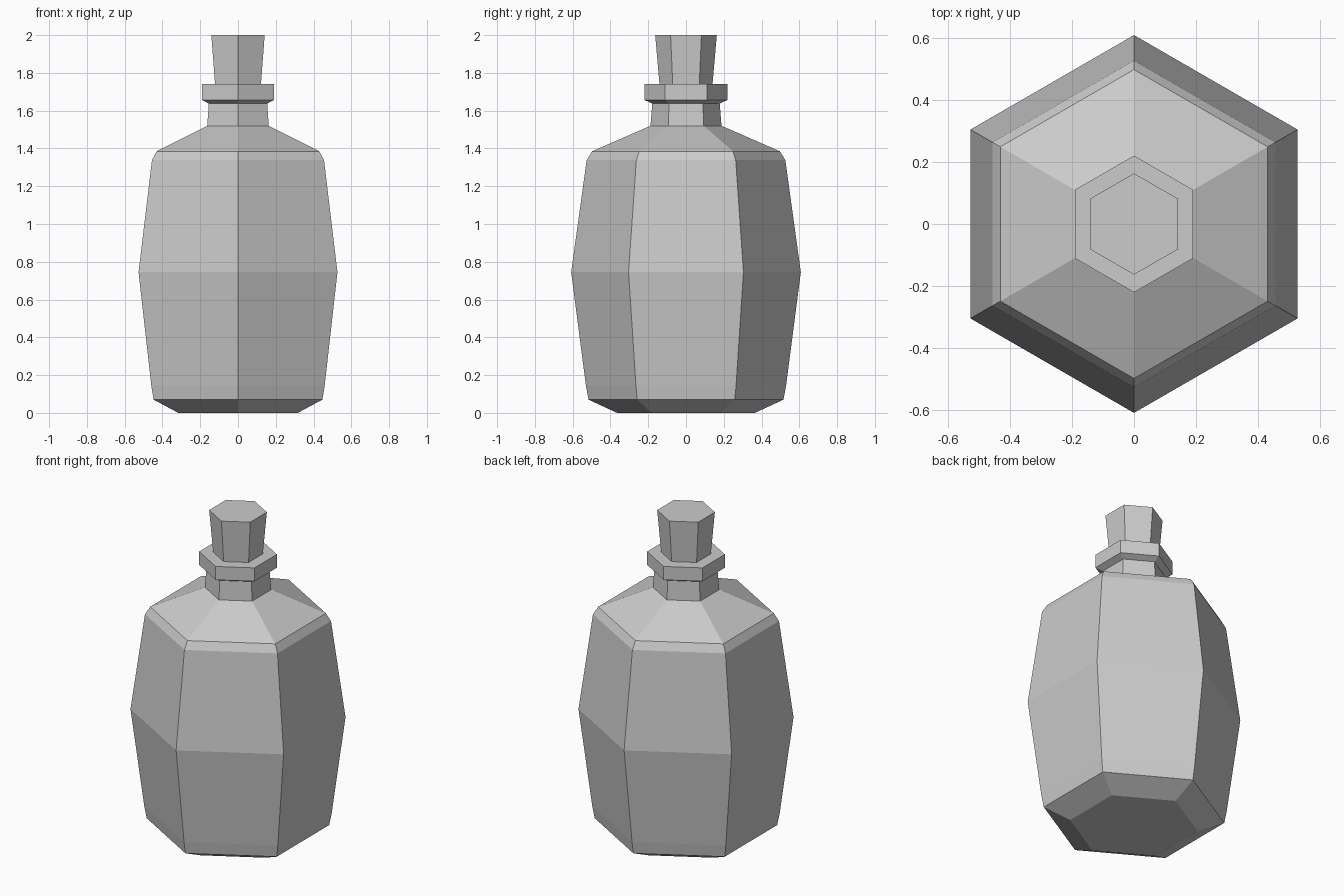
import bpy, bmesh
from math import cos, sin, pi

if "Cube" in bpy.data.objects:
    bpy.data.objects.remove(bpy.data.objects["Cube"])

SIDES = 6


def lathe(name, profile):
    """Closed six-sided solid from (corner radius, z) pairs, corners on +y and -y."""
    bm = bmesh.new()
    rings = []
    for r, z in profile:
        rings.append([bm.verts.new((r * cos(pi / 2 + 2 * pi * i / SIDES),
                                    r * sin(pi / 2 + 2 * pi * i / SIDES), z))
                      for i in range(SIDES)])
    for low, high in zip(rings, rings[1:]):
        for i in range(SIDES):
            j = (i + 1) % SIDES
            bm.faces.new((low[i], low[j], high[j], high[i]))
    bm.faces.new(rings[0][::-1])
    bm.faces.new(rings[-1])
    bmesh.ops.recalc_face_normals(bm, faces=bm.faces)
    mesh = bpy.data.meshes.new(name)
    bm.to_mesh(mesh)
    bm.free()
    obj = bpy.data.objects.new(name, mesh)
    bpy.context.collection.objects.link(obj)
    return obj


# Bottle body with shoulder and neck
lathe("bottle_body", [(0.365, 0.0), (0.516, 0.07), (0.53, 0.145), (0.608, 0.745),
                      (0.526, 1.338), (0.497, 1.385), (0.188, 1.52), (0.178, 1.645)])

# Lip around the neck, chamfered underneath
lathe("neck_lip", [(0.18, 1.638), (0.22, 1.657), (0.22, 1.74)])

# Tapered stopper, seated in the lip
lathe("stopper", [(0.14, 1.735), (0.163, 2.0)])
